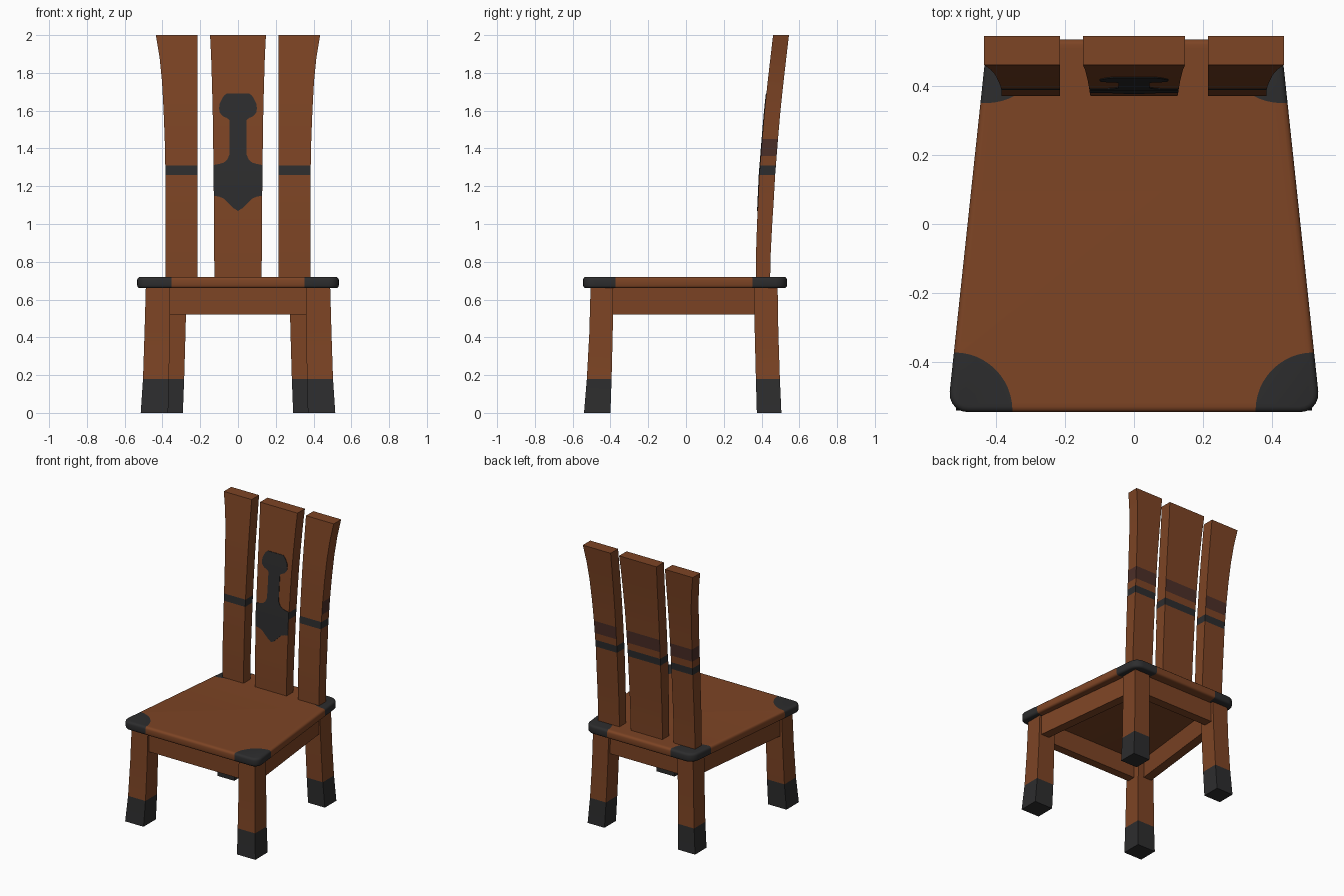
import bpy, bmesh, math

if "Cube" in bpy.data.objects:
    bpy.data.objects.remove(bpy.data.objects["Cube"])

def material(name, rgb):
    m = bpy.data.materials.new(name)
    m.diffuse_color = (*rgb, 1)
    m.use_nodes = True
    m.node_tree.nodes["Principled BSDF"].inputs["Base Color"].default_value = m.diffuse_color
    return m

WOOD = material("brown wood", (0.205, 0.058, 0.018))
IRON = material("dark iron", (0.026, 0.026, 0.027))
STAIN = material("stained band", (0.072, 0.028, 0.021))

def finish(name, bm, mats, rule=None):
    bmesh.ops.recalc_face_normals(bm, faces=bm.faces)
    if rule:
        for f in bm.faces:
            f.material_index = rule(f.calc_center_median(), f.normal)
    me = bpy.data.meshes.new(name)
    bm.to_mesh(me)
    bm.free()
    for m in mats:
        me.materials.append(m)
    ob = bpy.data.objects.new(name, me)
    bpy.context.collection.objects.link(ob)
    return ob

def loft(name, rows, mats, rule=None, side=1):
    """Stack of rectangles: rows of (z, x0, x1, y0, y1), mirrored by side."""
    bm = bmesh.new()
    rings = [[bm.verts.new((side * x, y, z)) for x, y in
              ((x0, y0), (x1, y0), (x1, y1), (x0, y1))] for z, x0, x1, y0, y1 in rows]
    for a, b in zip(rings, rings[1:]):
        for i in range(4):
            j = (i + 1) % 4
            bm.faces.new((a[i], a[j], b[j], b[i]))
    bm.faces.new(rings[0])
    bm.faces.new(rings[-1])
    return finish(name, bm, mats, rule)

def prism(name, points, z0, z1):
    bm = bmesh.new()
    f = bm.faces.new([bm.verts.new((x, y, z0)) for x, y in points])
    ext = bmesh.ops.extrude_face_region(bm, geom=[f])["geom"]
    for v in ext:
        if isinstance(v, bmesh.types.BMVert):
            v.co.z = z1
    return finish(name, bm, [WOOD])

def lerp(table, z):
    for (a, p), (b, q) in zip(table, table[1:]):
        if z <= b:
            return p + (q - p) * (z - a) / (b - a)
    return table[-1][1]

# Seat: tapered slab with rounded corners and edges
def seat_slab(name, mat):
    bm = bmesh.new()
    f = bm.faces.new([bm.verts.new((x, y, 0.66)) for x, y in
                      ((-.54, -.545), (.54, -.545), (.425, .535), (-.425, .535))])
    bmesh.ops.bevel(bm, geom=bm.verts[:], offset=0.06, segments=5, profile=0.5, affect='VERTICES')
    ext = bmesh.ops.extrude_face_region(bm, geom=bm.faces[:])["geom"]
    for v in ext:
        if isinstance(v, bmesh.types.BMVert):
            v.co.z = 0.72
    rims = [e for e in bm.edges if abs(e.verts[0].co.z - e.verts[1].co.z) < 1e-5]
    bmesh.ops.bevel(bm, geom=rims, offset=0.016, segments=3, profile=0.5, affect='EDGES')
    return finish(name, bm, [mat])

seat = seat_slab("seat", WOOD)
caps = seat_slab("seat_corner_caps", IRON)

# Round cutters split the iron corners from the seat
bm = bmesh.new()
for x, y, r in ((.52, -.54, .168), (-.52, -.54, .168), (.43, .53, .18), (-.43, .53, .18)):
    c = bmesh.ops.create_cone(bm, cap_ends=True, segments=48, radius1=r, radius2=r, depth=0.3)
    bmesh.ops.translate(bm, verts=c["verts"], vec=(x, y, 0.69))
cutter = finish("corner_cutter", bm, [])
cutter.hide_render = True
for ob, op in ((seat, 'DIFFERENCE'), (caps, 'INTERSECT')):
    mod = ob.modifiers.new("corners", 'BOOLEAN')
    mod.operation = op
    mod.solver = 'EXACT'
    mod.object = cutter
    bpy.context.view_layer.objects.active = ob
    bpy.ops.object.modifier_apply(modifier=mod.name)
bpy.data.objects.remove(cutter)

# Legs with iron feet
FRONT_LEG = [(0, .37, .515, -.54, -.40), (.18, .365, .503, -.525, -.394),
             (.42, .362, .495, -.512, -.388), (.67, .36, .488, -.505, -.385)]
BACK_LEG = [(0, .292, .425, .375, .505), (.18, .285, .412, .37, .497),
            (.42, .278, .402, .364, .489), (.67, .272, .396, .36, .485)]
foot = lambda c, n: 1 if c.z < 0.18 else 0
for side, tag in ((1, "right"), (-1, "left")):
    loft("front_leg_" + tag, FRONT_LEG, [WOOD, IRON], foot, side)
    loft("back_leg_" + tag, BACK_LEG, [WOOD, IRON], foot, side)
    # Side apron following the seat taper
    prism("side_apron_" + tag, [(side * x, y) for x, y in
          ((.475, -.40), (.385, .38), (.32, .38), (.41, -.40))], 0.52, 0.67)

# Front and back aprons
prism("front_apron", [(-.38, -.49), (.38, -.49), (.38, -.43), (-.38, -.43)], 0.52, 0.67)
prism("back_apron", [(-.29, .40), (.29, .40), (.29, .465), (-.29, .465)], 0.52, 0.67)

# Back slats, curving backwards and flaring at the top
FRONT_Y = [(.70, .37), (.85, .371), (1.0, .376), (1.26, .388), (1.45, .403),
           (1.6, .416), (1.75, .432), (1.88, .447), (2.0, .461)]
OUTER_X = [(.70, .383), (1.26, .384), (1.45, .388), (1.6, .394), (1.75, .402),
           (1.88, .415), (2.0, .435)]
HALF_X = [(.70, .125), (1.26, .129), (1.6, .134), (1.75, .138), (1.88, .142), (2.0, .148)]
LEVELS = [.70, .85, 1.0, 1.13, 1.26, 1.31, 1.36, 1.45, 1.52, 1.6, 1.68, 1.75, 1.82, 1.88, 1.94, 2.0]

def slat_rows(left, right):
    return [(z, left(z), right(z), lerp(FRONT_Y, z),
             lerp(FRONT_Y, z) + .075 + .009 * min(1, (z - .7) / .5)) for z in LEVELS]

def bands(side):
    def rule(c, n):
        if 1.26 < c.z < 1.31:
            return 1
        if 1.36 < c.z < 1.45 and (n.y > 0.5 or n.x * side > 0.5):
            return 2
        return 0
    return rule

for side, tag in ((1, "right"), (-1, "left")):
    loft("back_slat_" + tag, slat_rows(lambda z: .215, lambda z: lerp(OUTER_X, z)),
         [WOOD, IRON, STAIN], bands(side), side)
loft("back_slat_middle", slat_rows(lambda z: -lerp(HALF_X, z), lambda z: lerp(HALF_X, z)),
     [WOOD, IRON, STAIN], bands(0))

# Iron hammer inlay on the middle slat: (height, half width)
INLAY = [(1.07, .002), (1.085, .025), (1.11, .05), (1.135, .075), (1.145, .1), (1.15, .128),
         (1.26, .129), (1.312, .1295), (1.318, .10), (1.325, .075), (1.34, .058), (1.365, .046),
         (1.45, .045), (1.55, .045), (1.562, .06), (1.57, .08), (1.59, .097), (1.61, .1),
         (1.635, .098), (1.66, .086), (1.68, .074), (1.69, .06)]
loft("hammer_inlay", [(z, -w, w, lerp(FRONT_Y, z) - .003, lerp(FRONT_Y, z) + .004)
                      for z, w in INLAY], [IRON])

# Smooth the curved runs, keep the edges sharp
for ob in bpy.data.objects:
    ob.select_set(True)
bpy.context.view_layer.objects.active = seat
bpy.ops.object.shade_smooth_by_angle(angle=math.radians(35))
